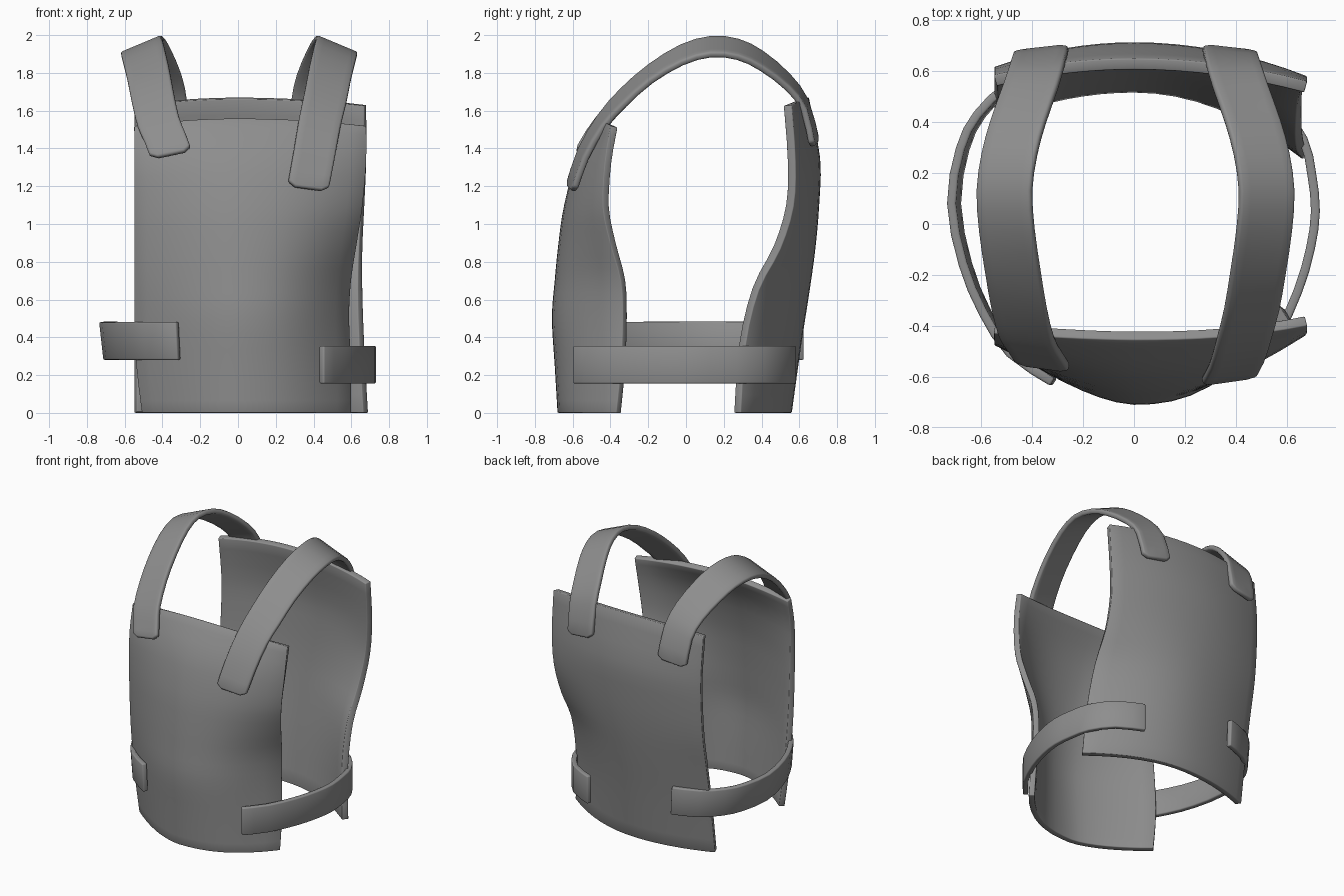
import bpy, bmesh, math
from mathutils import Vector

if "Cube" in bpy.data.objects:
    bpy.data.objects.remove(bpy.data.objects["Cube"])

grey = bpy.data.materials.new("plain grey")
grey.diffuse_color = (0.27, 0.27, 0.27, 1)
grey.use_nodes = True
grey.node_tree.nodes["Principled BSDF"].inputs["Base Color"].default_value = grey.diffuse_color


def sheet(name, rows, thickness, bevel):
    """Skin a grid of points as an outer surface and thicken it inwards."""
    bm = bmesh.new()
    grid = [[bm.verts.new(p) for p in row] for row in rows]
    for a, b in zip(grid, grid[1:]):
        for i in range(len(a) - 1):
            bm.faces.new((a[i], a[i + 1], b[i + 1], b[i]))
    bm.normal_update()
    centre = Vector((0, 0, 1))
    if sum(f.normal.dot(f.calc_center_median() - centre) for f in bm.faces) < 0:
        bmesh.ops.reverse_faces(bm, faces=bm.faces[:])
    mesh = bpy.data.meshes.new(name)
    bm.to_mesh(mesh)
    bm.free()
    ob = bpy.data.objects.new(name, mesh)
    bpy.context.collection.objects.link(ob)
    mesh.materials.append(grey)
    solid = ob.modifiers.new("thickness", 'SOLIDIFY')
    solid.thickness, solid.offset = thickness, -1
    edge = ob.modifiers.new("soft edge", 'BEVEL')
    edge.width, edge.segments, edge.limit_method = bevel, 2, 'ANGLE'
    edge.angle_limit = math.radians(50)
    bpy.context.view_layer.objects.active = ob
    ob.select_set(True)
    bpy.ops.object.shade_smooth_by_angle(angle=math.radians(40))
    ob.select_set(False)


def smooth(pts, n=3):
    """Catmull-Rom resampling of tuples of numbers."""
    out = []
    for i in range(len(pts) - 1):
        p = [pts[max(i - 1, 0)], pts[i], pts[i + 1], pts[min(i + 2, len(pts) - 1)]]
        for k in range(n):
            t = k / n
            out.append(tuple(0.5 * (2 * b + (c - a) * t + (2 * a - 5 * b + 4 * c - d) * t * t
                                    + (3 * b - a - 3 * c + d) * t ** 3)
                             for a, b, c, d in zip(*p)))
    return out + [pts[-1]]


def plate(name, levels, left_power, right_power, top_drop, thickness):
    """Curved plate from levels of (z, left x, right x, left y, middle y, right y)."""
    rows, n = [], 8
    top = levels[-1][0]
    for z, xl, xr, yl, yc, yr in smooth(levels):
        row = []
        for i in range(-n, n + 1):
            t = abs(i) / n
            x, y, e = (xl, yl, left_power) if i < 0 else (xr, yr, right_power)
            sag = top_drop * t * t * max(0, z / top) ** 4
            row.append((x * t, yc + (y - yc) * t ** e, z - sag))
        rows.append(row)
    sheet(name, rows, thickness, 0.005)


# Chest and back plates
plate("front_plate", [
    (0.00, -0.51, 0.60, -0.41, -0.68, -0.37),
    (0.25, -0.54, 0.60, -0.42, -0.695, -0.345),
    (0.50, -0.55, 0.59, -0.44, -0.71, -0.335),
    (0.70, -0.55, 0.60, -0.46, -0.695, -0.345),
    (0.90, -0.55, 0.63, -0.47, -0.675, -0.40),
    (1.10, -0.55, 0.66, -0.475, -0.645, -0.44),
    (1.35, -0.55, 0.68, -0.47, -0.575, -0.43),
    (1.56, -0.55, 0.68, -0.43, -0.455, -0.40)], 1.6, 2.4, 0.04, 0.04)
plate("back_plate", [
    (0.00, -0.55, 0.69, 0.45, 0.56, 0.29),
    (0.36, -0.55, 0.67, 0.50, 0.61, 0.315),
    (0.65, -0.55, 0.66, 0.55, 0.655, 0.385),
    (0.87, -0.55, 0.66, 0.59, 0.685, 0.50),
    (1.10, -0.55, 0.67, 0.61, 0.705, 0.57),
    (1.35, -0.55, 0.68, 0.615, 0.71, 0.58),
    (1.67, -0.55, 0.68, 0.585, 0.65, 0.56)], 2.0, 2.0, 0.04, 0.045)


# Shoulder straps: stations of (inner x, y, inner z, outward lean in y, drop at outer edge)
def shoulder_strap(name, side, shift, front):
    path = smooth(front + [
        (0.33, -0.47, 1.58, 0.02, 0.06), (0.36, -0.35, 1.72, 0.01, 0.08),
        (0.385, -0.20, 1.85, 0, 0.085), (0.41, -0.03, 1.955, 0, 0.09),
        (0.42, 0.13, 2.0, 0, 0.09), (0.40, 0.28, 1.985, 0, 0.09),
        (0.365, 0.41, 1.92, 0, 0.085), (0.315, 0.55, 1.80, 0, 0.07),
        (0.285, 0.65, 1.66, -0.01, 0.05), (0.27, 0.71, 1.44, -0.025, 0.03)], 2)
    rows = []
    for x, y, z, lean, drop in path:
        a = Vector((side * x + shift, y, z))
        w = Vector((side * 0.215, lean, -drop))
        rows.append([a + w * f for f in (0, 0.18, 0.5, 0.82, 1)])
    # round the end corners by pulling them back along the strap
    for end, nxt in ((0, 1), (-1, -2)):
        for c in (0, -1):
            d = (rows[nxt][c] - rows[end][c]).normalized()
            rows[end][c] += d * 0.025
    sheet(name, rows, 0.035, 0.012)


shoulder_strap("right_shoulder_strap", 1, 0,
               [(0.265, -0.64, 1.205, 0.03, 0.03), (0.30, -0.575, 1.40, 0.03, 0.045)])
shoulder_strap("left_shoulder_strap", -1, 0.012,
               [(0.26, -0.59, 1.395, 0.03, 0.045), (0.295, -0.535, 1.49, 0.03, 0.05)])


# Waist straps: bands following a plan outline, the left one flaring upwards
def waist_strap(name, outline, low, high, flare):
    rows = [[(x * (1 - flare * (1 - f)), y, low + (high - low) * f) for f in (0, 0.5, 1)]
            for x, y in smooth(outline, 2)]
    sheet(name, rows, 0.035, 0.008)


waist_strap("left_waist_strap", [
    (-0.33, -0.635), (-0.50, -0.52), (-0.61, -0.355), (-0.69, -0.16), (-0.735, 0.08),
    (-0.70, 0.30), (-0.63, 0.44), (-0.50, 0.56), (-0.32, 0.625)], 0.28, 0.48, 0.03)
waist_strap("right_waist_strap", [
    (0.455, -0.60), (0.57, -0.46), (0.66, -0.27), (0.71, -0.10), (0.73, 0.05),
    (0.715, 0.20), (0.68, 0.34), (0.57, 0.49), (0.39, 0.585)], 0.155, 0.355, 0)
